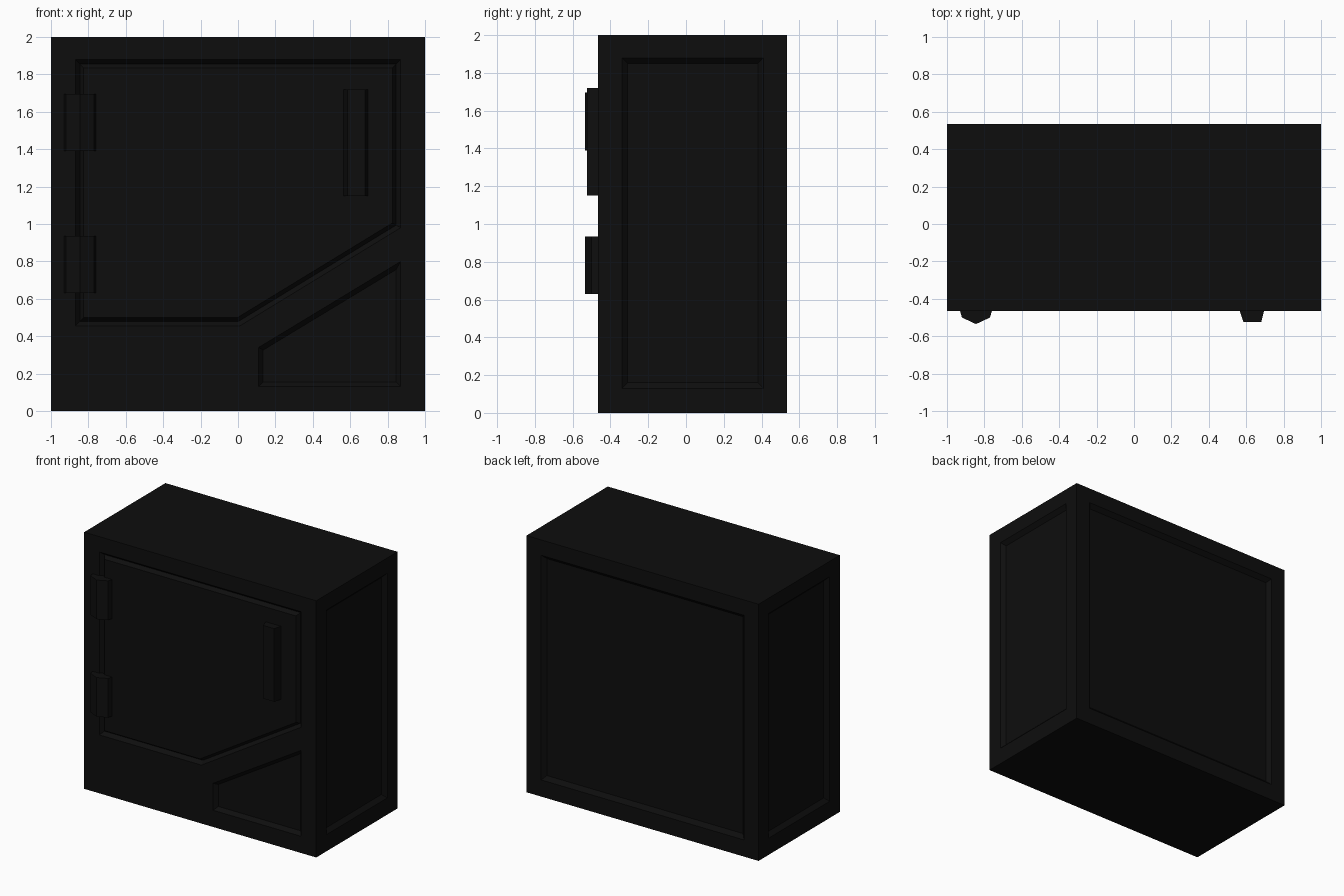
import bpy, bmesh
from math import radians
from mathutils import Matrix, Vector

cube = bpy.data.objects.get("Cube")
if cube:
    bpy.data.objects.remove(cube, do_unlink=True)

black = bpy.data.materials.new("matte black")
black.use_nodes = True
colour = (0.0043, 0.0043, 0.0043, 1)
black.diffuse_color = colour
black.node_tree.nodes["Principled BSDF"].inputs["Base Color"].default_value = colour

CENTRE_Y = 0.035
HALF_DEPTH = 0.5


def inset(points, amount):
    """Move every edge of a counterclockwise convex outline inward."""
    result = []
    for i, p in enumerate(points):
        p = Vector(p)
        d1 = (p - Vector(points[i - 1])).normalized()
        d2 = (Vector(points[(i + 1) % len(points)]) - p).normalized()
        n1, n2 = Vector((-d1.y, d1.x)), Vector((-d2.y, d2.x))
        result.append(p + (n1 + n2) * amount / (1 + n1.dot(n2)))
    return result


def loft(name, low, high, z_low, z_high, matrix=Matrix()):
    """Solid between two matching outlines at two heights."""
    bm = bmesh.new()
    a = [bm.verts.new((p[0], p[1], z_low)) for p in low]
    b = [bm.verts.new((p[0], p[1], z_high)) for p in high]
    bm.faces.new(a[::-1])
    bm.faces.new(b)
    for i in range(len(a)):
        j = (i + 1) % len(a)
        bm.faces.new((a[i], a[j], b[j], b[i]))
    bmesh.ops.transform(bm, matrix=matrix, verts=bm.verts)
    bmesh.ops.recalc_face_normals(bm, faces=bm.faces)
    mesh = bpy.data.meshes.new(name)
    bm.to_mesh(mesh)
    bm.free()
    mesh.materials.append(black)
    obj = bpy.data.objects.new(name, mesh)
    bpy.context.collection.objects.link(obj)
    return obj


def wall(turn, distance):
    """Frame of an upright wall: x along it, y up, z outward."""
    return (Matrix.Translation((0, CENTRE_Y, 0)) @ Matrix.Rotation(radians(turn), 4, 'Z')
            @ Matrix.Rotation(radians(90), 4, 'X') @ Matrix.Translation((0, 0, distance)))


def rectangle(half_width, bottom, top):
    return [(-half_width, bottom), (half_width, bottom), (half_width, top), (-half_width, top)]


def carve(body, outline, slope, depth, matrix):
    """Cut a recess with sloping walls into the body."""
    cutter = loft("cutter", inset(outline, slope), inset(outline, -slope), -depth, depth, matrix)
    cutter.hide_render = True
    mod = body.modifiers.new("recess", 'BOOLEAN')
    mod.operation = 'DIFFERENCE'
    mod.solver = 'EXACT'
    mod.object = cutter
    bpy.context.view_layer.objects.active = body
    bpy.ops.object.modifier_apply(modifier=mod.name)
    bpy.data.objects.remove(cutter, do_unlink=True)


# Cabinet body
footprint = [(x, y + CENTRE_Y) for x, y in rectangle(1, -HALF_DEPTH, HALF_DEPTH)]
body = loft("cabinet_body", footprint, footprint, 0, 2)

# Recessed panels on both sides and the back
for turn, distance, half_width in ((90, 1, 0.375), (180, HALF_DEPTH, 0.875), (270, 1, 0.375)):
    carve(body, rectangle(half_width, 0.13, 1.88), 0.03, 0.03, wall(turn, distance))

# Recesses for the door and the lower corner panel
front = wall(0, HALF_DEPTH)
door = [(-0.87, 0.455), (0.01, 0.455), (0.87, 0.98), (0.87, 1.88), (-0.87, 1.88)]
lower_panel = [(0.11, 0.13), (0.87, 0.13), (0.87, 0.80), (0.11, 0.34)]
carve(body, door, 0.025, 0.03, front)
carve(body, lower_panel, 0.025, 0.03, front)

# Door filling its recess, leaving a V-shaped seam
loft("door", inset(door, 0.02), inset(door, 0.045), -0.036, 0, front)

# Hinges and handle, as upright prisms
hinge = [(-0.93, -0.45), (-0.93, -0.465), (-0.92, -0.50), (-0.845, -0.535),
         (-0.77, -0.50), (-0.76, -0.465), (-0.76, -0.45)]
for name, bottom in (("lower_hinge", 0.63), ("upper_hinge", 1.39)):
    loft(name, hinge, hinge, bottom, bottom + 0.305)

handle = [(0.565, -0.45), (0.565, -0.465), (0.585, -0.525),
          (0.68, -0.525), (0.695, -0.465), (0.695, -0.45)]
loft("door_handle", handle, handle, 1.15, 1.72)
